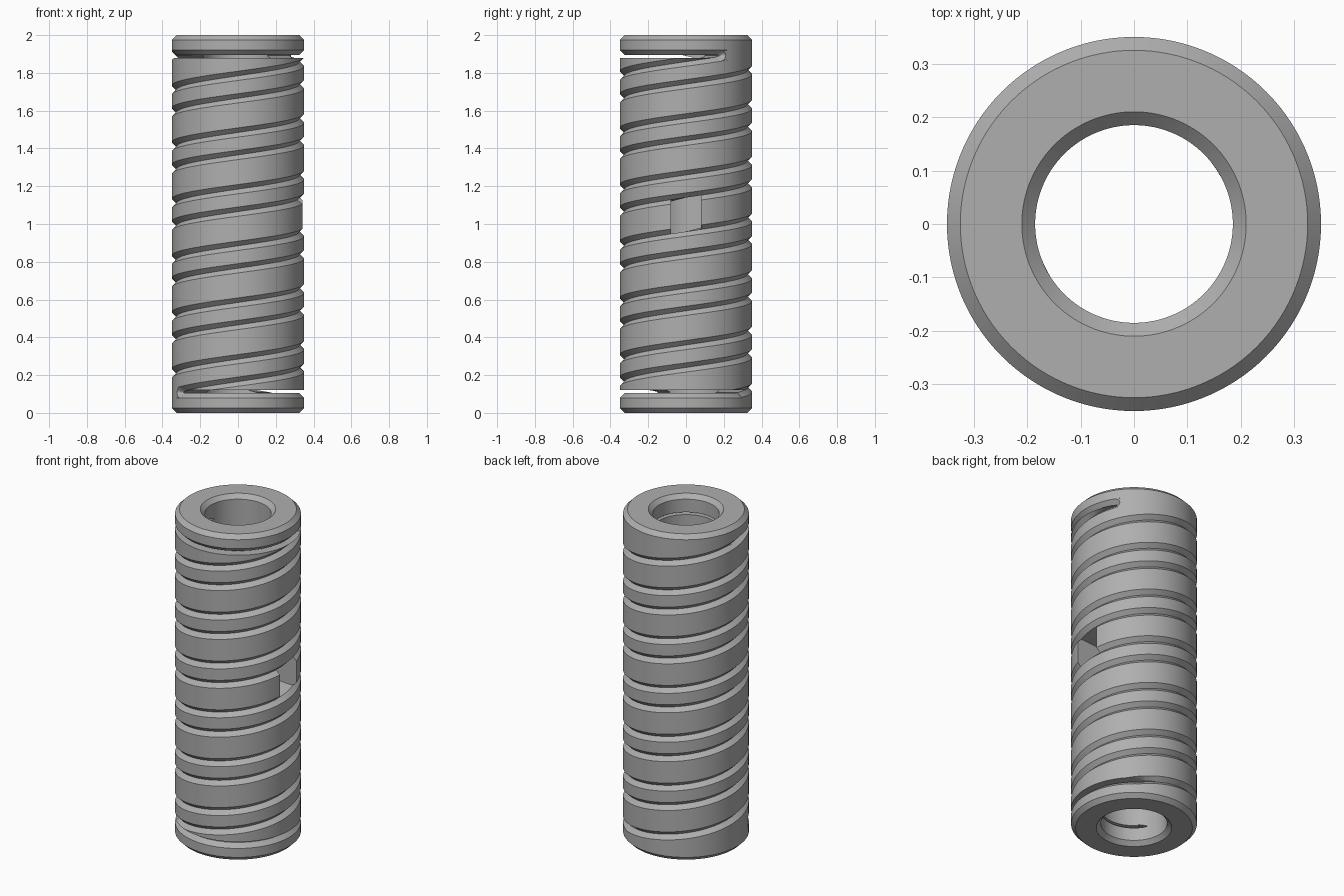
import bpy, bmesh
from math import sin, cos, asin, sqrt, radians, degrees

cube = bpy.data.objects.get("Cube")
if cube:
    bpy.data.objects.remove(cube)

R, BORE, C = 0.35, 0.185, 0.025      # outer radius, bore radius, chamfer
HEIGHT, PITCH, STEP = 2.0, 0.3, 3.0  # total height, helix pitch, degrees per section
RING, SLIT = 0.105, 0.015            # end ring height, gap above it
THIN, WIDE = 0.035, 0.066            # half heights of the two coil bands at the outside
WINDOW = 0.08                        # half width of the side window
MID = 3 * 360                        # helix angle of the window

grey = bpy.data.materials.new("steel grey")
grey.use_nodes = True
colour = (0.43, 0.43, 0.43, 1)
grey.diffuse_color = colour
grey.node_tree.nodes["Principled BSDF"].inputs["Base Color"].default_value = colour


def sweep(name, sections, closed=False):
    """Join sections of (radius, degrees, z) points into one skin with quad caps."""
    bm = bmesh.new()
    rows = [[bm.verts.new((r * cos(radians(a)), r * sin(radians(a)), z)) for r, a, z in s]
            for s in sections]
    n = len(rows[0])
    pairs = list(zip(rows, rows[1:])) + ([(rows[-1], rows[0])] if closed else [])
    for p, q in pairs:
        for k in range(n):
            j = (k + 1) % n
            bm.faces.new((p[k], p[j], q[j], q[k]))
    if not closed:
        for row in (rows[0], rows[-1]):
            for k in range(n // 2 - 1):
                bm.faces.new((row[k], row[k + 1], row[n - 2 - k], row[n - 1 - k]))
    bmesh.ops.remove_doubles(bm, verts=bm.verts, dist=1e-5)
    bmesh.ops.recalc_face_normals(bm, faces=bm.faces)
    mesh = bpy.data.meshes.new(name)
    bm.to_mesh(mesh)
    bm.free()
    mesh.materials.append(grey)
    obj = bpy.data.objects.new(name, mesh)
    bpy.context.collection.objects.link(obj)
    bpy.ops.object.select_all(action='DESELECT')
    bpy.context.view_layer.objects.active = obj
    obj.select_set(True)
    bpy.ops.object.shade_smooth_by_angle(angle=radians(25))


def helix(angle):
    return PITCH * angle / 360


def angles(start, end):
    count = int((end - start) / STEP)
    return [start + i * STEP for i in range(count + 1)]


def coil(name, start, end, offset, half, low, high, trim=lambda a, r: a):
    """Helical band with chamfered outer edges, cut flat at low and high."""
    profile = [(BORE, -half - C), (R - C, -half - C), (R, -half),
               (R, half), (R - C, half + C), (BORE, half + C)]
    sections = []
    for a in angles(start, end):
        section = []
        for r, dz in profile:
            b = trim(a, r)
            section.append((r, b, min(max(helix(b) + offset + dz, low), high)))
        sections.append(section)
    sweep(name, sections)


def mirrored(section, top):
    """Turn a bottom section end over end to get the top one."""
    turn = 360 * HEIGHT / PITCH
    return [(r, turn - a, HEIGHT - z) for r, a, z in section] if top else section


# End rings
ring = [(BORE + C, 0), (R - C, 0), (R, C), (R, RING - C), (R - C, RING), (BORE, RING), (BORE, C)]
for name, top in (("bottom_ring", False), ("top_ring", True)):
    sweep(name, [mirrored([(r, a, z) for r, z in ring], top) for a in angles(0, 357)], True)

# Narrow coil joining both rings
coil("narrow_coil", 57, 2343, 0, THIN, C, HEIGHT - C)

# Wide coil in two parts, with the window between them
low, high = RING + SLIT, HEIGHT - RING - SLIT
gap = lambda r: degrees(asin(WINDOW / r))
coil("lower_wide_coil", -138, MID, PITCH / 2, WIDE, low, high,
     lambda a, r: min(a, MID - gap(r)))
coil("upper_wide_coil", MID, 2190, PITCH / 2, WIDE, low, high,
     lambda a, r: max(a, MID + gap(r)))

# Webs that blend the narrow coil into the rings, with rounded slot ends
LEVELS, SLOT_END, ROUND = 9, 207, 5


def web_section(a, cut, end):
    outer, inner = [], []
    for k in range(LEVELS):
        f = k / (LEVELS - 1)
        bend = ROUND * (1 - sqrt(max(0, 1 - (2 * f - 1) ** 2))) if end else 0
        b = a + bend
        bottom = RING - C + cut
        z = bottom + f * max(0.001, helix(b) - THIN - cut - bottom)
        outer.append((R - cut, b, z))
        inner.append((BORE, b, z))
    return outer + inner[::-1]


for name, top in (("bottom_web", False), ("top_web", True)):
    sections = [web_section(a, 0, False) for a in angles(138, SLOT_END - 6)]
    sections += [web_section(SLOT_END - 4, 0, True), web_section(SLOT_END, C, True)]
    sweep(name, [mirrored(s, top) for s in sections])
